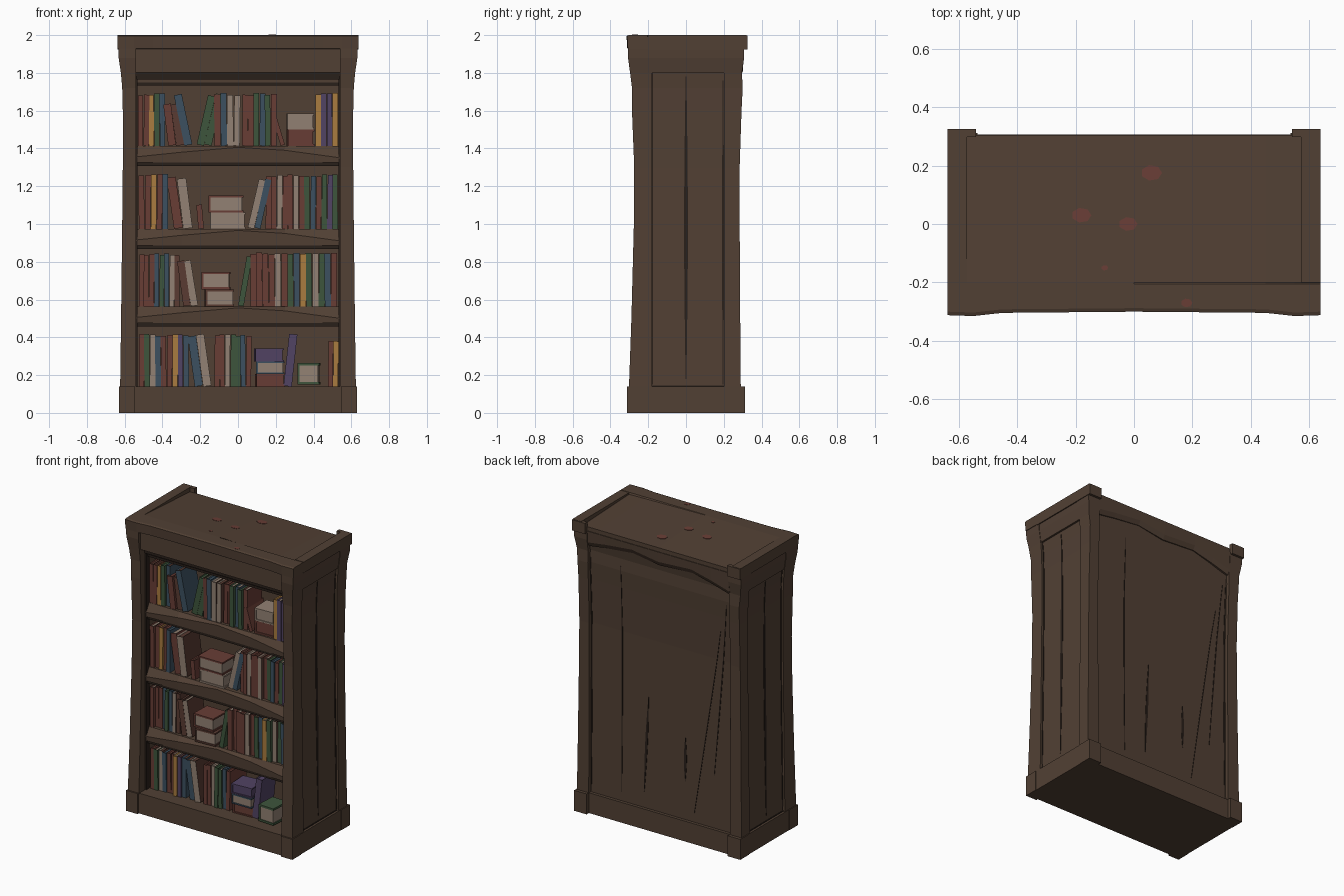
import bpy, bmesh, math, random
from mathutils import Matrix, Vector

random.seed(4)
if "Cube" in bpy.data.objects:
    bpy.data.objects.remove(bpy.data.objects["Cube"])


def material(name, *rgb):
    m = bpy.data.materials.new(name)
    m.use_nodes = True
    m.diffuse_color = (*rgb, 1)
    m.node_tree.nodes["Principled BSDF"].inputs["Base Color"].default_value = (*rgb, 1)
    return m


WOOD = material("brown wood", .083, .051, .034)
DARK = material("dark seam", .022, .014, .01)
COLOURS = {
    "r": material("brick red", .14, .047, .036),
    "d": material("dull red brown", .1, .044, .032),
    "b": material("slate blue", .045, .08, .115),
    "g": material("moss green", .048, .09, .045),
    "c": material("cream paper", .29, .22, .172),
    "y": material("ochre yellow", .4, .2, .05),
    "p": material("dusty purple", .083, .056, .125),
}


def finish(bm, name, *mats):
    bmesh.ops.recalc_face_normals(bm, faces=bm.faces)
    me = bpy.data.meshes.new(name)
    bm.to_mesh(me)
    bm.free()
    for m in mats:
        me.materials.append(m)
    ob = bpy.data.objects.new(name, me)
    bpy.context.collection.objects.link(ob)


def loft(name, rings, mat=WOOD):
    """Skin a list of equal rings and cap both ends."""
    bm = bmesh.new()
    rows = [[bm.verts.new(p) for p in ring] for ring in rings]
    n = len(rows[0])
    for a, b in zip(rows, rows[1:]):
        for i in range(n):
            j = (i + 1) % n
            bm.faces.new((a[i], a[j], b[j], b[i]))
    bm.faces.new(rows[0])
    bm.faces.new(rows[-1])
    finish(bm, name, mat)


def add_box(bm, x0, x1, y0, y1, z0, z1, index=0):
    geo = bmesh.ops.create_cube(bm, size=1)
    for v in geo["verts"]:
        v.co = ((x0 + x1) / 2 + v.co.x * (x1 - x0), (y0 + y1) / 2 + v.co.y * (y1 - y0),
                (z0 + z1) / 2 + v.co.z * (z1 - z0))
    faces = {f for v in geo["verts"] for f in v.link_faces}
    for f in faces:
        f.material_index = index
    return faces


def box(name, *size, mat=WOOD):
    bm = bmesh.new()
    add_box(bm, *size)
    finish(bm, name, mat)


def rect(x0, x1, y0, y1, z):
    return [(x0, y0, z), (x1, y0, z), (x1, y1, z), (x0, y1, z)]


# Carcass outline by height: z, half width, front y, back y
OUTLINE = [(.135, .624, -.302, .29), (.5, .619, -.289, .287), (1, .613, -.276, .284),
           (1.3, .61, -.274, .284), (1.6, .61, -.286, .294), (1.72, .613, -.286, .3),
           (1.8, .62, -.296, .296), (1.88, .632, -.307, .308), (1.935, .634, -.307, .308)]


def outline(z):
    for a, b in zip(OUTLINE, OUTLINE[1:]):
        if z <= b[0]:
            t = (z - a[0]) / (b[0] - a[0])
            return [p + (q - p) * t for p, q in zip(a, b)][1:]
    return OUTLINE[-1][1:]


# Posts, side panels, plinth blocks and crown ends, one set per side
for s, side in ((1, "left"), (-1, "right")):
    loft(side + "_front_post", [rect(s * .54, s * w, f, -.18, z) for z, w, f, b in OUTLINE])
    loft(side + "_back_post", [rect(s * .535, s * w, .2, b, z) for z, w, f, b in OUTLINE])
    loft(side + "_panel", [rect(s * .54, s * (w - .016), -.19, .21, z) for z, w, f, b in OUTLINE[:-1]])
    loft(side + "_top_rail", [rect(s * .55, s * (w - .003), -.19, .21, z) for z, w, f, b in OUTLINE[-3:]])
    box(side + "_front_plinth_block", s * .545, s * .63, -.312, -.22, 0, .14)
    box(side + "_back_plinth_block", s * .535, s * .63, .22, .312, 0, .14)
    box(side + "_plinth_board", s * .56, s * .627, -.23, .23, 0, .14)
    box(side + "_crown_strip", s * .572, s * .638, -.2, .32, 1.925, 2)
    box(side + "_crown_block", s * .54, s * .638, .298, .325, 1.925, 1.998)
    # Seams around the recessed panel, the middle one split widest
    for y, z0, z1, t0, t1 in ((-.178, .15, 1.8, .002, .002), (0, .18, 1.78, .002, .008),
                              (.196, .15, 1.76, .002, .003)):
        rings = []
        for i in range(25):
            z = z0 + (z1 - z0) * i / 24
            t = t0 + t1 * math.sin(math.pi * i / 24)
            x = outline(z)[0] - .016
            rings.append(rect(s * (x - .005), s * (x + .003), y - t, y + t, z))
        loft(side + "_panel_seam", rings, DARK)
    box(side + "_panel_base_seam", s * .59, s * (outline(.14)[0] - .012), -.18, .2, .138, .145, mat=DARK)
    box(side + "_opening_seam", s * .531, s * .541, -.235, -.2, .14, 1.78, mat=DARK)

# Plinth, back panel, interior lining, header and ceiling
box("plinth", -.6, .6, -.298, .287, 0, .139)
loft("back_panel", [rect(-.545, .545, .02, b - .024, z) for z, w, f, b in OUTLINE])
box("ceiling", -.56, .56, -.2, .25, 1.78, 1.935)
box("header", -.545, .545, -.283, -.19, 1.803, 1.94)
box("header_shadow_strip", -.538, .538, -.245, -.2, 1.765, 1.804, mat=DARK)
box("inner_rail", -.54, .54, -.215, -.19, 1.745, 1.766)
box("inner_rail_seam", -.535, .535, -.218, -.19, 1.733, 1.748, mat=DARK)
box("crown_seam", -.54, .54, -.286, -.2, 1.923, 1.931, mat=DARK)

# Crown: bowed front edge, top sinking towards the back with a step on the left half
crown = []
for x, f in ((-.638, -.312), (-.55, -.315), (-.45, -.304), (0, -.3), (.45, -.304), (.55, -.315), (.638, -.312)):
    step = 2 - max(0, x) * .02
    crown.append([(x, f + .004, 1.93), (x, f, 1.995), (x, f + .012, 2), (x, -.205, 2), (x, -.2, step),
                  (x, .302, 1.968), (x, .302, 1.925)])
loft("crown", crown)

# Worn rail across the top of the back
loft("back_top_rail", [[(x, .25, z), (x, .286, z), (x, .302, z + .03), (x, .306, 1.94), (x, .25, 1.94)]
                       for x, z in ((-.54, 1.78), (-.4, 1.82), (-.25, 1.855), (0, 1.84),
                                    (.2, 1.87), (.4, 1.85), (.54, 1.83))])


def back_crack(x, z0, z1, width, drift=0):
    rings = []
    for i in range(25):
        t = i / 24
        z = z0 + (z1 - z0) * t
        y, w, c = outline(z)[2] - .024, .001 + width * math.sin(math.pi * t), x + drift * t
        rings.append(rect(c - w, c + w, y - .004, y + .003, z))
    loft("back_crack", rings, DARK)


for crack in ((.3, .2, 1.75, .003), (.13, .25, .9, .008, -.03), (-.18, .4, .7, .009),
              (-.25, .2, 1.5, .002, -.2), (-.4, .5, 1.7, .003, -.1), (-.525, .15, 1.75, .004),
              (.53, .15, 1.75, .003)):
    back_crack(*crack)

# Reddish worn spots on the top
for x, y, r in ((-.18, .03, .034), (-.02, 0, .032), (.06, .175, .036), (.18, -.27, .02), (-.1, -.15, .012)):
    ring = [(x + r * math.cos(a), y + .75 * r * math.sin(a)) for a in [math.tau * i / 7 for i in range(7)]]
    loft("worn_spot", [[(u, v, 2 + h - max(0, v + .2) * .063) for u, v in ring] for h in (-.006, .002)],
         COLOURS["r"])

# Shelves with a worn, chamfered front lip that is deepest at the ends
for top in (1.41, .97, .56):
    rings = []
    for x, lip in ((-.545, .055), (-.3, .03), (0, .004), (.25, .02), (.545, .06)):
        f = -.232 + .01 * math.cos(3 * x)
        rings.append([(x, .05, top - .085), (x, f, top - .085), (x, f - .003, top - lip),
                      (x, -.205, top + .003), (x, .05, top + .003)])
    loft("shelf", rings)
    box("shelf_underside", -.54, .54, -.222, .03, top - .102, top - .08, mat=DARK)


def standing_book(key, x, w, h, z, lean):
    bm = bmesh.new()
    front = -.2 + random.uniform(-.008, .02)
    faces = add_box(bm, -w / 2, w / 2, front, front + random.uniform(.15, .18), 0, h)
    if key == "c":                 # cream books show their pages, between coloured covers
        for f in faces:
            if abs(f.calc_center_median().x) > w * .4:
                f.material_index = 2
    lid = [f for f in faces if f.calc_center_median().z > h * .9]
    bmesh.ops.inset_individual(bm, faces=lid, thickness=min(.006, w * .2), depth=-.008)
    for f in lid:                  # page block between the covers
        f.material_index = 1
    pivot = Vector((math.copysign(w / 2, lean), 0, 0))
    turn = Matrix.Translation(pivot) @ Matrix.Rotation(lean, 4, "Y") @ Matrix.Translation(-pivot)
    bm.transform(Matrix.Translation((x, 0, z)) @ turn)
    finish(bm, "standing_book", COLOURS[key], COLOURS[random.choice("cd" + key)], COLOURS["d"])


def lying_book(key, x0, x1, z0, z1):
    """Capital keys turn the spine to the front, small ones the pages."""
    bm = bmesh.new()
    f = -.215 + random.uniform(0, .015)
    t = (z1 - z0) * .12
    add_box(bm, x0, x1, f, f + .14, z0, z0 + t)
    add_box(bm, x0, x1, f, f + .14, z1 - t, z1)
    add_box(bm, x0, x0 + .01, f, f + .14, z0 + t, z1 - t)
    add_box(bm, x0 + .01, x1 - .006, f + .006, f + .13, z0 + t, z1 - t, int(key.islower()))
    bm.transform(Matrix.Rotation(random.uniform(-.06, .06), 4, "Z"))
    finish(bm, "lying_book", COLOURS[key.lower()], COLOURS["c"])


# Each row: floor, then groups of books (keys, start x, end x, lean, height)
ROWS = [
    (1.414, [("rrygb", -.53, -.385, 0, .28), ("rd", -.37, -.285, -.12, .23), ("b", -.285, -.24, -.2, .28),
             ("gg", -.22, -.14, .24, .28), ("rbcc", -.125, .01, 0, .28), ("rrgbgr", .02, .205, 0, .28),
             ("r", .225, .25, -.3, .16), ("yppy", .41, .53, 0, .28)]),
    (.974, [("rryrb", -.525, -.37, 0, .29), ("rc", -.34, -.24, -.14, .28), ("r", -.21, -.18, -.1, .13),
            ("cb", .05, .12, .22, .27), ("rrcrrcrgbrgpg", .145, .53, 0, .29)]),
    (.564, [("rrrbgbcd", -.525, -.31, 0, .28), ("dc", -.29, -.21, -.15, .25), ("g", .0, .03, .18, .27),
            ("rrrrcrgbygcgbr", .065, .525, 0, .285)]),
    (.139, [("rgcbrrypb", -.525, -.26, 0, .28), ("bc", -.23, -.14, -.14, .28), ("rrcggbr", -.125, .07, 0, .28),
            ("p", .24, .285, .1, .28), ("ry", .475, .53, 0, .25)]),
]
for z, groups in ROWS:
    for keys, x0, x1, lean, height in groups:
        step = (x1 - x0) / len(keys)
        for i, key in enumerate(keys):
            standing_book(key, x0 + step * (i + .5), step * random.uniform(.92, .99),
                          height * random.uniform(.95, 1), z, lean + random.uniform(-.015, .015))

# Stacks of lying books (keys, start x, end x, floor, top)
for keys, x0, x1, z0, z1 in (("Rc", .25, .39, 1.414, 1.585), ("cr", -.155, .03, .974, 1.15),
                             ("dr", -.18, -.03, .564, .745), ("RbP", .09, .24, .139, .34),
                             ("g", .335, .45, .15, .265)):
    step = (z1 - z0) / len(keys)
    for i, key in enumerate(keys):
        shift = random.uniform(-.012, .012)
        lying_book(key, x0 + shift, x1 + shift, z0 + step * i, z0 + step * (i + 1))
